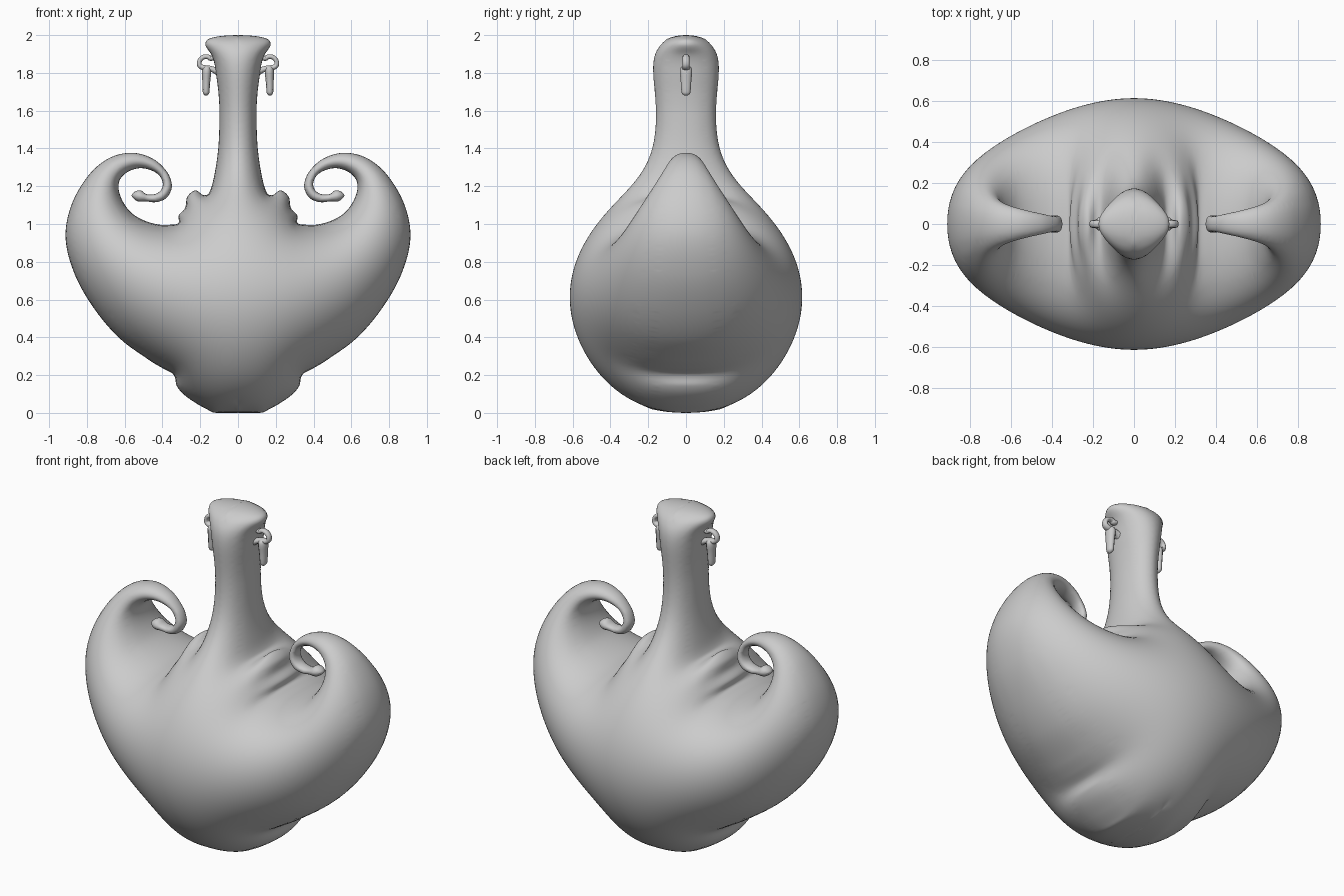
import bpy, math
from mathutils import Vector, geometry, kdtree

if "Cube" in bpy.data.objects:
    bpy.data.objects.remove(bpy.data.objects["Cube"])

clay = bpy.data.materials.new("grey_clay")
clay.diffuse_color = (0.6, 0.6, 0.6, 1)
clay.use_nodes = True
clay.node_tree.nodes["Principled BSDF"].inputs["Base Color"].default_value = clay.diffuse_color

# Right half of the vessel outline (x, z), from the base centre to the rim centre
PROFILE = [
    (0, 0), (0.07, 0), (0.13, 0.002), (0.155, 0.014), (0.22, 0.05), (0.29, 0.1),         # base
    (0.325, 0.145), (0.333, 0.185), (0.345, 0.207), (0.4, 0.237), (0.468, 0.278),        # foot
    (0.627, 0.395), (0.76, 0.55), (0.865, 0.735), (0.913, 0.93), (0.88, 1.105),          # belly
    (0.786, 1.264), (0.68, 1.35), (0.56, 1.377), (0.45, 1.345), (0.375, 1.275),          # curl outside
    (0.35, 1.205), (0.365, 1.155), (0.395, 1.127), (0.442, 1.115), (0.49, 1.12),
    (0.532, 1.12), (0.563, 1.15), (0.545, 1.172), (0.516, 1.178), (0.484, 1.158),        # curl tip
    (0.442, 1.158), (0.41, 1.177), (0.398, 1.215), (0.42, 1.26), (0.47, 1.288),          # curl inside
    (0.526, 1.295), (0.585, 1.275), (0.625, 1.235), (0.632, 1.185), (0.61, 1.12),
    (0.565, 1.06), (0.5, 1.02), (0.42, 0.997), (0.36, 0.996), (0.315, 1.005),            # shoulder
    (0.314, 1.045), (0.28, 1.085), (0.268, 1.145), (0.225, 1.178), (0.183, 1.153),       # scallops
    (0.156, 1.16), (0.13, 1.237), (0.105, 1.396), (0.098, 1.58), (0.103, 1.69),          # neck
    (0.114, 1.778), (0.125, 1.85), (0.14, 1.895), (0.172, 1.945), (0.166, 1.972),        # rim
    (0.13, 1.988), (0.07, 1.997), (0, 2)]


def smooth_path(pts, step):
    """Smooth curve through the points, sampled at about the given step."""
    pts = [Vector(p) for p in pts]
    last = len(pts) - 1
    tan = []
    for i in range(last + 1):
        a, b, c = pts[max(i - 1, 0)], pts[i], pts[min(i + 1, last)]
        tan.append((c - a) / ((c - b).length + (b - a).length))
    tan[0] = tan[-1] = Vector((0, 0))
    out = []
    for i in range(last):
        a, b = pts[i], pts[i + 1]
        ln = (b - a).length
        n = max(2, math.ceil(ln / step))
        seg = geometry.interpolate_bezier(a, a + tan[i] * ln / 3, b - tan[i + 1] * ln / 3, b, n + 1)
        out += [Vector((p[0], max(p[1], 0))) for p in seg[:-1]]
    return out + [pts[-1]]


def add_object(name, mesh, mirror):
    """Link a smooth object with mirror modifier."""
    ob = bpy.data.objects.new(name, mesh)
    bpy.context.collection.objects.link(ob)
    mesh.materials.clear()
    mesh.materials.append(clay)
    for p in mesh.polygons:
        p.use_smooth = True
    mod = ob.modifiers.new("mirror", 'MIRROR')
    mod.use_axis = mirror
    mod.merge_threshold = 0.0005
    return ob


# --- Vessel: fill the outline with triangles, then inflate it ---
outline = smooth_path(PROFILE, 0.009)
tree = kdtree.KDTree(len(outline))
for i, p in enumerate(outline):
    tree.insert((p.x, p.y, 0), i)
tree.balance()


def edge_distance(p):
    return tree.find((p[0], p[1], 0))[2]


RINGS = (0.0015, 0.006, 0.012)
axis = [2 - d for d in RINGS] + [2 - 0.02 * k for k in range(1, 100)] + [d for d in reversed(RINGS)]
loop = outline + [Vector((0, z)) for z in axis]
points = list(loop)

# rows of points hugging the edge
for i in range(1, len(outline) - 1):
    d = (outline[i + 1] - outline[i - 1]).normalized()
    for r in RINGS:
        q = outline[i] + Vector((-d.y, d.x)) * r
        if q.x > 0.003 and edge_distance(q) > 0.85 * r:
            points.append(q)

# staggered grids, finer near the edge
for h, near, far in ((0.011, 0.018, 0.05), (0.022, 0.05, 9)):
    for row in range(1, int(2 / (h * 0.866))):
        for col in range(int(0.95 / h)):
            q = Vector(((col + (0.5 if row % 2 else 0.95)) * h, row * h * 0.866))
            if near < edge_distance(q) <= far:
                points.append(q)

n = len(loop)
cdt = geometry.delaunay_2d_cdt(points, [(i, (i + 1) % n) for i in range(n)], [], 1, 1e-6)
verts, faces = cdt[0], [tuple(f) for f in cdt[2]]

# membrane pressed outward from the fixed outline
weights = [dict() for _ in verts]
load = [0.0] * len(verts)
for f in faces:
    for k in range(3):
        a, b, c = f[k], f[(k + 1) % 3], f[(k + 2) % 3]
        u, v = verts[a] - verts[c], verts[b] - verts[c]
        cross = max(abs(u.x * v.y - u.y * v.x), 1e-12)
        w = 0.5 * u.dot(v) / cross
        weights[a][b] = weights[a].get(b, 0) + w
        weights[b][a] = weights[b].get(a, 0) + w
        load[c] += 4 * cross / 6
height = [0.0] * len(verts)
system = []
for i, p in enumerate(verts):
    if weights[i] and edge_distance(p) > 1e-5:
        links = [(j, w) for j, w in weights[i].items() if w > 0]
        total = sum(w for _, w in links)
        if total > 0:
            system.append((i, load[i] / total, [(j, w / total) for j, w in links]))
            height[i] = 0.2
for _ in range(350):
    for i, rhs, links in system:
        s = rhs
        for j, w in links:
            s += w * height[j]
        height[i] += 1.9 * (s - height[i])

top = max(height)
used = sorted({i for f in faces for i in f})
index = {v: k for k, v in enumerate(used)}
coords = [(verts[i].x, -0.615 * (max(height[i], 0) / top) ** 0.465, verts[i].y) for i in used]
mesh = bpy.data.meshes.new("vessel")
mesh.from_pydata(coords, [], [tuple(index[i] for i in f) for f in faces])
mesh.update()
add_object("vessel", mesh, (True, True, False))


# --- Ring handles with pendants on the neck ---
def tube(name, pts):
    """Round tube through (x, z, radius) points, deeper than wide."""
    cu = bpy.data.curves.new(name, 'CURVE')
    cu.dimensions = '3D'
    cu.bevel_depth = 1
    cu.bevel_resolution = 3
    cu.use_fill_caps = True
    sp = cu.splines.new('NURBS')
    sp.points.add(len(pts) - 1)
    sp.use_endpoint_u = True
    sp.order_u = 3
    sp.resolution_u = 5
    for p, (x, z, r) in zip(sp.points, pts):
        p.co = (x, 0, z, 1)
        p.radius = r
    tmp = bpy.data.objects.new(name + "_curve", cu)
    bpy.context.collection.objects.link(tmp)
    bpy.context.view_layer.update()
    me = bpy.data.meshes.new_from_object(tmp.evaluated_get(bpy.context.evaluated_depsgraph_get()))
    bpy.data.objects.remove(tmp)
    for v in me.vertices:
        v.co.y *= 1.4
    add_object(name, me, (True, False, False))


tube("handle_ring", [(0.12, 1.885, 0.014), (0.145, 1.872, 0.014), (0.155, 1.886, 0.013),
                     (0.185, 1.886, 0.013), (0.207, 1.862, 0.013), (0.203, 1.83, 0.014),
                     (0.17, 1.825, 0.016)])
tube("handle_lug", [(0.1, 1.80, 0.02), (0.13, 1.822, 0.015), (0.165, 1.825, 0.016)])
tube("pendant", [(0.165, 1.84, 0.004), (0.165, 1.835, 0.02), (0.166, 1.81, 0.026),
                 (0.168, 1.76, 0.021), (0.169, 1.71, 0.019), (0.169, 1.685, 0.016),
                 (0.169, 1.679, 0.003)])
